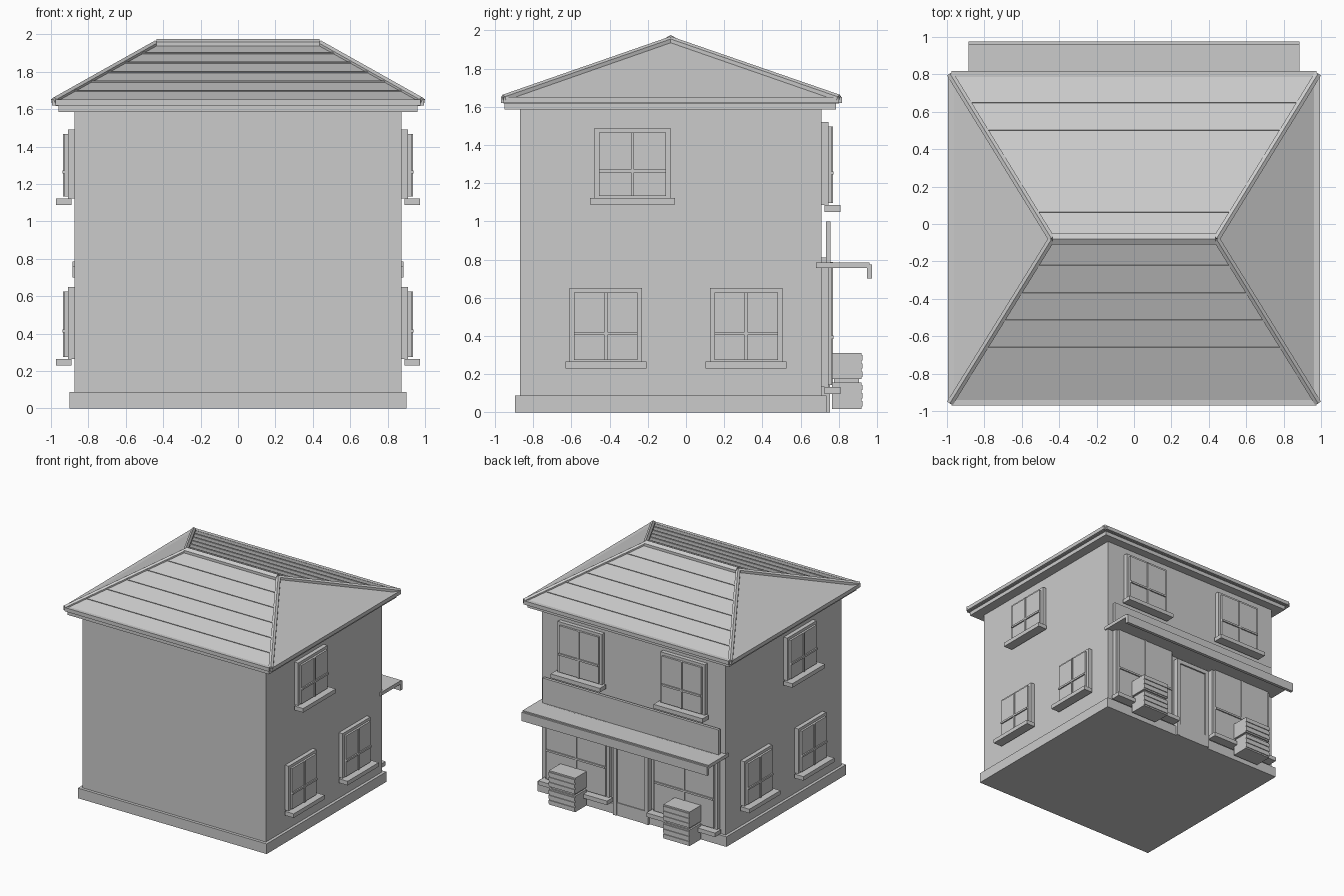
import bpy, bmesh, math
from mathutils import Vector, Matrix

if "Cube" in bpy.data.objects:
    bpy.data.objects.remove(bpy.data.objects["Cube"])

grey = bpy.data.materials.new("plain_grey")
grey.diffuse_color = (0.6, 0.6, 0.6, 1)
grey.use_nodes = True
grey.node_tree.nodes["Principled BSDF"].inputs["Base Color"].default_value = grey.diffuse_color


def make(name, bm):
    bmesh.ops.recalc_face_normals(bm, faces=bm.faces)
    me = bpy.data.meshes.new(name)
    bm.to_mesh(me)
    bm.free()
    me.materials.append(grey)
    ob = bpy.data.objects.new(name, me)
    bpy.context.collection.objects.link(ob)
    return ob


def add_box(bm, x0, x1, y0, y1, z0, z1):
    m = Matrix.Translation(((x0 + x1) / 2, (y0 + y1) / 2, (z0 + z1) / 2))
    m = m @ Matrix.Diagonal((abs(x1 - x0), abs(y1 - y0), abs(z1 - z0), 1))
    bmesh.ops.create_cube(bm, size=1, matrix=m)


def box(name, *dims):
    bm = bmesh.new()
    add_box(bm, *dims)
    return make(name, bm)


def rod(name, a, b, r, sides=6):
    a, b = Vector(a), Vector(b)
    d = b - a
    bm = bmesh.new()
    m = Matrix.Translation((a + b) / 2) @ d.to_track_quat('Z', 'Y').to_matrix().to_4x4()
    bmesh.ops.create_cone(bm, cap_ends=True, segments=sides, radius1=r, radius2=r,
                          depth=d.length, matrix=m)
    return make(name, bm)


def window(name, side, wall, centre, half, z0, z1, sill_drop=0.0):
    """Surround, pane, glazing bars and sill on wall side 'x', '-x' or 'y'."""
    bm = bmesh.new()

    def part(u0, u1, d0, d1, a, b):
        if side == 'y':
            add_box(bm, u0, u1, wall + d0, wall + d1, a, b)
        else:
            s = -1 if side == '-x' else 1
            add_box(bm, s * (wall + d0), s * (wall + d1), u0, u1, a, b)

    e = 0.024
    c, h = centre, half
    bar = z0 + (z1 - z0) * 0.385
    part(c - h, c + h, -0.01, 0.035, z0, z1)                          # surround
    part(c - h + e, c + h - e, 0.0, 0.052, z0 + 0.01, z1 - e)         # pane
    part(c - 0.008, c + 0.008, 0.04, 0.06, z0 + 0.01, z1 - e)         # upright bar
    part(c - h + e, c + h - e, 0.04, 0.063, bar - 0.008, bar + 0.008)  # cross bar
    part(c - h - 0.022, c + h + 0.022, 0.015, 0.098,
         z0 - 0.035 - sill_drop, z0 - sill_drop)                      # sill
    return make(name, bm)


# Walls and plinth
box("walls", -0.875, 0.875, -0.87, 0.71, 0, 1.6)
box("plinth", -0.90, 0.90, -0.895, 0.735, 0, 0.087)

# Eaves
box("eaves_band", -0.96, 0.96, -0.95, 0.785, 1.585, 1.62)
box("eaves_board", -0.975, 0.975, -0.955, 0.80, 1.618, 1.645)
EX, Y0, Y1, EZ = 0.975, -0.955, 0.80, 1.645
RX, RY, RZ = 0.44, -0.08, 1.947
for s, n in ((-1, "left"), (1, "right")):
    box("gutter_" + n, s * 0.962, s * 0.995, Y0, Y1, 1.62, 1.652)
box("gutter_front", -0.975, 0.975, -0.97, -0.94, 1.62, 1.652)
box("gutter_back", -0.975, 0.975, 0.785, 0.817, 1.62, 1.652)

# Hipped roof
bm = bmesh.new()
ring = [bm.verts.new(v) for v in ((-EX, Y0, EZ), (EX, Y0, EZ), (EX, Y1, EZ), (-EX, Y1, EZ))]
l, r = bm.verts.new((-RX, RY, RZ)), bm.verts.new((RX, RY, RZ))
bm.faces.new(ring)
bm.faces.new((ring[0], ring[1], r, l))
bm.faces.new((ring[2], ring[3], l, r))
bm.faces.new((ring[1], ring[2], r))
bm.faces.new((ring[3], ring[0], l))
make("roof", bm)

# Roof course strips on the front and back slopes
for n, ye in (("front", Y0), ("back", Y1)):
    bm = bmesh.new()
    pitch = math.atan2(RZ - EZ, RY - ye)
    for k in range(1, 6):
        t = k / 6
        w = 2 * (EX + (RX - EX) * t)
        m = (Matrix.Translation((0, ye + (RY - ye) * t, EZ + (RZ - EZ) * t))
             @ Matrix.Rotation(pitch, 4, 'X') @ Matrix.Diagonal((w, 0.012, 0.012, 1)))
        bmesh.ops.create_cube(bm, size=1, matrix=m)
    make("roof_strips_" + n, bm)

# Hip and ridge caps
for sx, nx in ((-1, "left"), (1, "right")):
    for y, ny in ((Y0, "front"), (Y1, "back")):
        rod(f"hip_cap_{ny}_{nx}", (sx * 0.982, y, EZ - 0.002), (sx * RX, RY, RZ), 0.021)
rod("ridge_cap", (-0.437, RY, 1.942), (0.437, RY, 1.942), 0.034)

# Side windows, the same on both sides
for side, n in (('x', "right"), ('-x', "left")):
    window(f"upper_window_{n}", side, 0.875, -0.28, 0.20, 1.123, 1.49)
    window(f"lower_window_front_{n}", side, 0.875, -0.42, 0.19, 0.265, 0.65)
    window(f"lower_window_back_{n}", side, 0.875, 0.315, 0.19, 0.265, 0.65)

# Back windows and shop windows
for s, n in ((-1, "left"), (1, "right")):
    window(f"back_window_{n}", 'y', 0.71, s * 0.49, 0.212, 1.085, 1.52)
    window(f"shop_window_{n}", 'y', 0.71, s * 0.515, 0.305, 0.132, 0.81)

# Door: frame, leaf panel, kick plate
bm = bmesh.new()
for s in (-1, 1):
    add_box(bm, s * 0.135, s * 0.168, 0.70, 0.755, 0, 0.72)
add_box(bm, -0.135, 0.135, 0.70, 0.755, 0.685, 0.72)
make("door_frame", bm)
box("door_leaf", -0.135, 0.135, 0.70, 0.742, 0, 0.685)
box("door_kick_plate", -0.135, 0.135, 0.74, 0.749, 0, 0.11)

# Sign board and canopy
box("sign_board", -0.84, 0.84, 0.732, 0.757, 0.785, 1.0)
box("canopy", -0.885, 0.885, 0.68, 0.96, 0.755, 0.785)
box("canopy_lip", -0.885, 0.885, 0.948, 0.975, 0.70, 0.775)

# Stacked slatted crates
for c, n in ((0.538, "right"), (-0.553, "left")):
    for z, lvl in ((0.018, "lower"), (0.173, "upper")):
        bm = bmesh.new()
        add_box(bm, c - 0.125, c + 0.125, 0.765, 0.918, z, z + 0.138)
        for k in range(3):
            a = z + 0.012 + k * 0.043
            add_box(bm, c - 0.125, c + 0.125, 0.91, 0.925, a, a + 0.028)
        make(f"crate_{lvl}_{n}", bm)
    box("crate_base_" + n, c - 0.11, c + 0.11, 0.775, 0.905, 0.15, 0.18)
